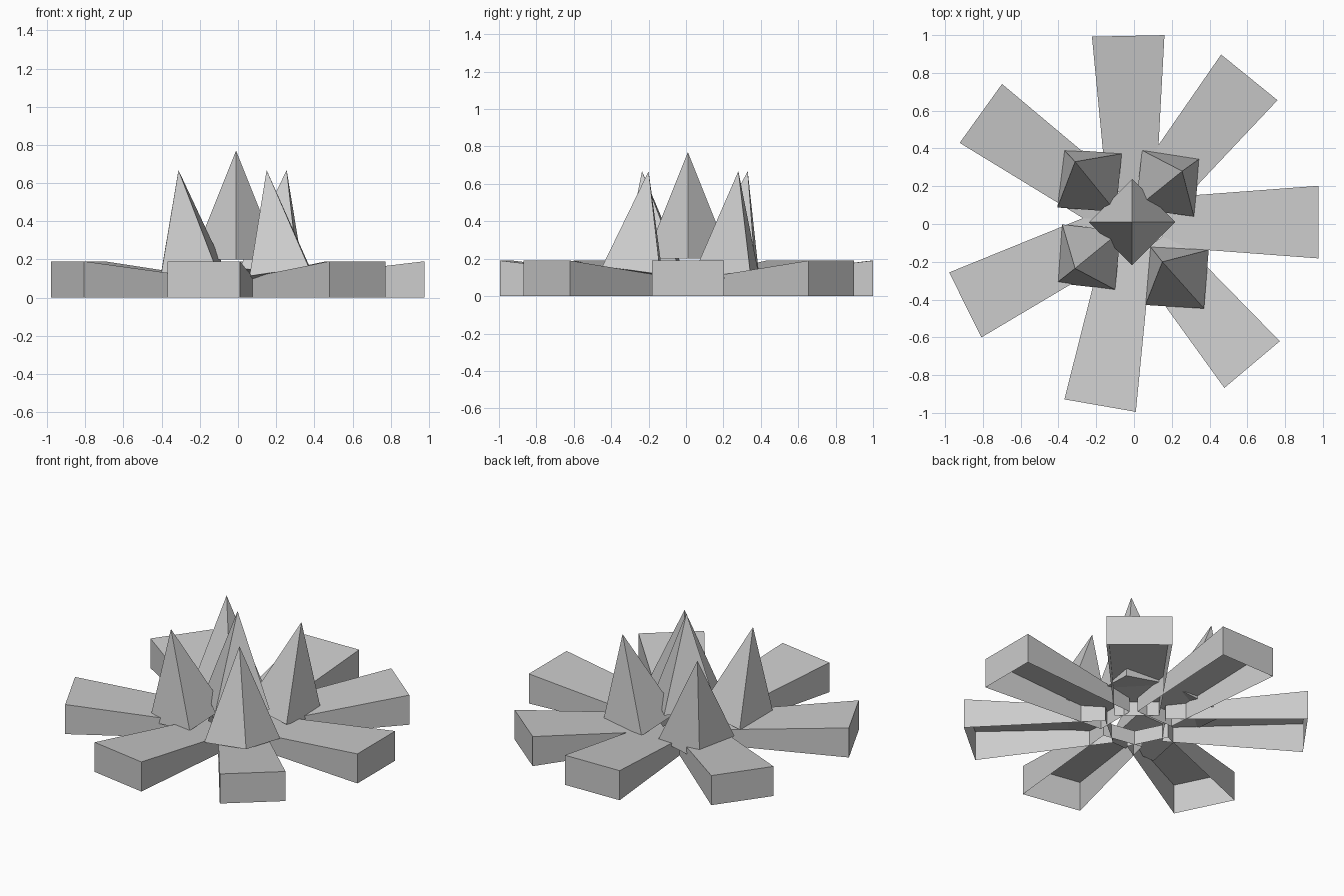
import bpy, bmesh, math
from mathutils import Vector, Matrix

if "Cube" in bpy.data.objects:
    bpy.data.objects.remove(bpy.data.objects["Cube"])

HUB = Vector((-0.01, 0.01, 0))


def finish(name, bm):
    bmesh.ops.recalc_face_normals(bm, faces=bm.faces)
    me = bpy.data.meshes.new(name)
    bm.to_mesh(me)
    bm.free()
    ob = bpy.data.objects.new(name, me)
    bpy.context.collection.objects.link(ob)
    return ob


def arm(name, angle):
    """Tapered box, hollow underneath, pointing away from the hub."""
    bm = bmesh.new()
    bmesh.ops.create_cube(bm, size=1)
    for v in bm.verts:
        outer, side, top = v.co.x > 0, math.copysign(1, v.co.y), v.co.z > 0
        v.co = Vector((0.986 if outer else 0.16,
                       side * (0.192 if outer else 0.13),
                       (0.19 if outer else 0.092) if top else 0))
    under = [f for f in bm.faces if all(v.co.z == 0 for v in f.verts)]
    bmesh.ops.delete(bm, geom=under, context='FACES_ONLY')
    ob = finish(name, bm)
    ob.location = HUB
    ob.rotation_euler.z = math.radians(angle)


def spike(name, base, apex, radius, yaw):
    """Four-sided pyramid leaning from its base centre to its apex."""
    base, axis = Vector(base), Vector(apex) - Vector(base)
    h = axis.length
    tilt = Vector((0, 0, 1)).rotation_difference(axis).to_matrix().to_4x4()
    bm = bmesh.new()
    bmesh.ops.create_cone(bm, cap_ends=True, segments=4,
                          radius1=radius, radius2=0, depth=h)
    bmesh.ops.remove_doubles(bm, verts=bm.verts, dist=1e-4)
    # put the first corner on +x regardless of primitive orientation
    low = next(v.co for v in bm.verts if v.co.z < 0)
    start = math.atan2(low.y, low.x)
    m = (Matrix.Translation(base) @ tilt
         @ Matrix.Rotation(math.radians(yaw) - start, 4, 'Z')
         @ Matrix.Translation((0, 0, h / 2)))
    bmesh.ops.transform(bm, matrix=m, verts=bm.verts)
    finish(name, bm)


# seven arms
for i, a in enumerate((0, 51, 91.2, 144.3, 206.4, 260.1, 310.1)):
    arm(f"arm_{i + 1}", a)

# upright centre spike
spike("centre_spike", (-0.01, 0.01, 0.2), (-0.01, 0.01, 0.77), 0.228, 0)

# four leaning spikes: base centre, apex, yaw
for i, (b, t, yaw) in enumerate((
        ((0.18, 0.215), (0.255, 0.28), 38),
        ((-0.235, 0.23), (-0.312, 0.33), 40),
        ((-0.24, -0.175), (-0.312, -0.235), 39),
        ((0.228, -0.283), (0.15, -0.2), 41))):
    spike(f"leaning_spike_{i + 1}", (*b, 0.115), (*t, 0.668), 0.222, yaw)
